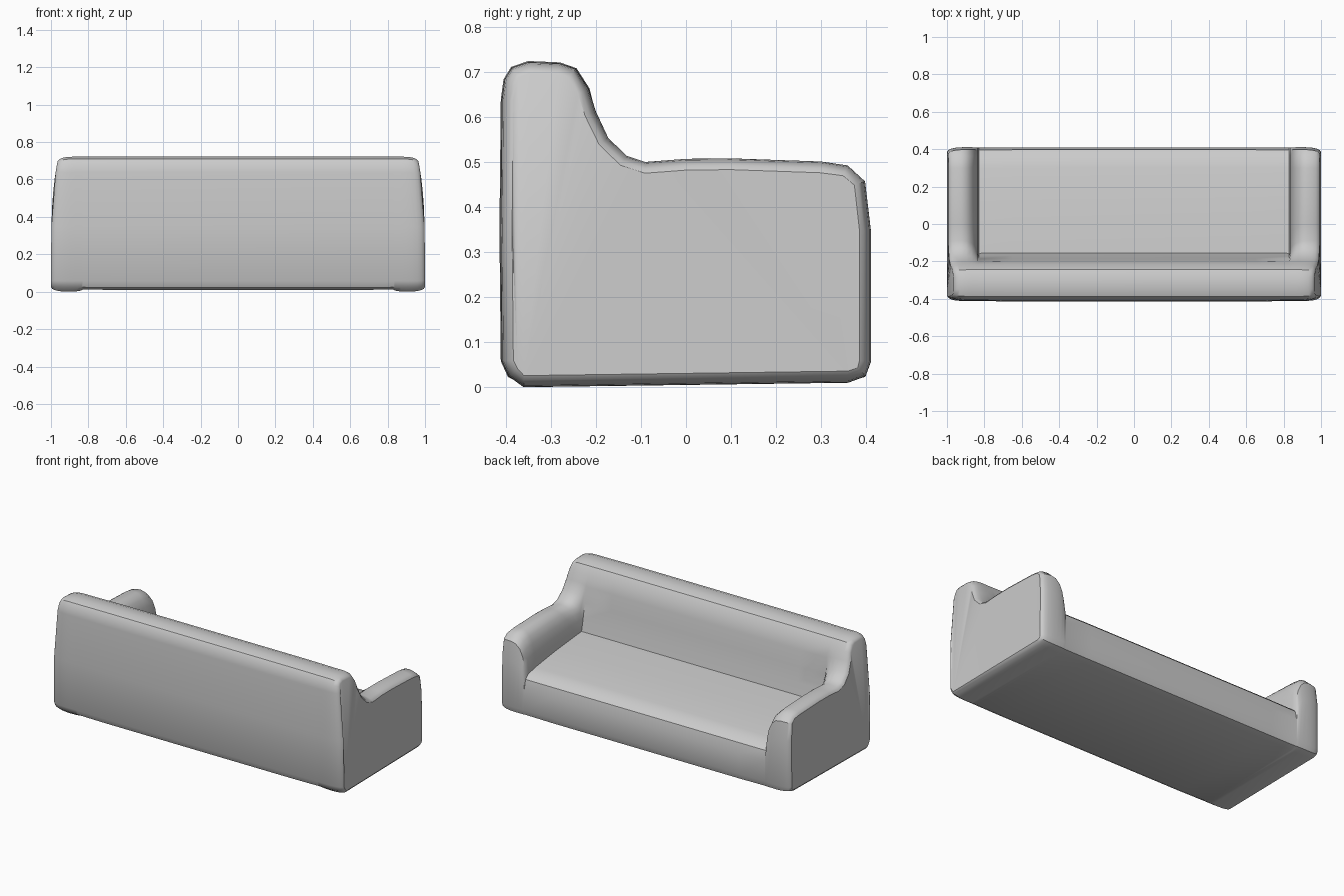
import bpy
import bmesh
import math
from mathutils import Vector

default_cube = bpy.data.objects.get("Cube")
if default_cube:
    bpy.data.objects.remove(default_cube, do_unlink=True)


def make_material(name, colour):
    material = bpy.data.materials.new(name)
    material.use_nodes = True
    material.diffuse_color = colour
    shader = material.node_tree.nodes["Principled BSDF"]
    shader.inputs["Base Color"].default_value = colour
    return material


def blend_profiles(first, second, amount):
    """Mix two side profiles that have matching points."""
    return [Vector(a).lerp(Vector(b), amount) for a, b in zip(first, second)]


def inset_profile(points, distance):
    """Move every point of a closed profile inward along its local normal."""
    result = []
    for i, point in enumerate(points):
        before, after = points[i - 1], points[(i + 1) % len(points)]
        along = (after - before).normalized()
        result.append(point + Vector((along.y, -along.x)) * distance)
    return result


def lean(x, z):
    """Pull the outer ends inward near the top, so the shoulders are round."""
    outer = max(0, (abs(x) - .85) / .15)
    return x - math.copysign(.04 * outer * (z / .72) ** 4, x)


def loft(name, stations, material):
    """Skin closed (y, z) profiles placed along x and cap both ends."""
    mesh = bpy.data.meshes.new(name)
    bm = bmesh.new()
    rings = [[bm.verts.new((lean(x, p.y), p.x, p.y)) for p in points]
             for x, points in stations]
    for ring, following in zip(rings, rings[1:]):
        for i in range(len(ring)):
            j = (i + 1) % len(ring)
            bm.faces.new((ring[i], ring[j], following[j], following[i]))
    caps = [bm.faces.new(rings[0]), bm.faces.new(rings[-1])]
    bmesh.ops.triangulate(bm, faces=caps)
    bmesh.ops.recalc_face_normals(bm, faces=bm.faces)
    bm.to_mesh(mesh)
    bm.free()
    mesh.materials.append(material)
    obj = bpy.data.objects.new(name, mesh)
    bpy.context.collection.objects.link(obj)
    return obj


# Side profiles (y, z): the rounded backrest is shared by seat and arms
backrest = [(-.411, .06), (-.414, .35), (-.411, .64), (-.405, .685), (-.388, .713),
            (-.35, .726), (-.28, .723), (-.243, .71), (-.214, .665)]
seat_profile = [(-.37, .012), (-.395, .025)] + backrest + [
    (-.198, .6), (-.185, .5), (-.17, .41), (-.155, .337), (-.1, .333), (.1, .315),
    (.3, .288), (.37, .272), (.397, .248), (.41, .19), (.41, .06), (.397, .025), (.36, .015)]
arm_profile = [(-.36, 0), (-.395, .025)] + backrest + [
    (-.198, .615), (-.17, .557), (-.13, .518), (-.09, .505), (0, .512), (.1, .513),
    (.3, .506), (.36, .497), (.4, .46), (.413, .35), (.413, .06), (.4, .025), (.36, .01)]

# Half of the stations: x, share of arm profile, inset towards the end
half = [(.65, 0, 0), (.83, 0, .002), (.838, .4, .002), (.85, .65, .002),
        (.87, .85, .002), (.9, .97, .002), (.93, 1, .003), (.96, 1, .006),
        (.98, 1, .011), (.993, 1, .018), (1, 1, .028)]
mirrored = [(-x, share, inset) for x, share, inset in reversed(half)]

stations = [(x, inset_profile(blend_profiles(seat_profile, arm_profile, share), inset))
            for x, share, inset in mirrored + half]

# Stand the body exactly on the ground
lowest = min(p.y for _, points in stations for p in points)
for _, points in stations:
    for p in points:
        p.y -= lowest

# One padded body: seat, backrest and both arms
upholstery = make_material("grey upholstery", (.6, .6, .6, 1))
sofa = loft("sofa_body", stations, upholstery)

bpy.ops.object.select_all(action="DESELECT")
sofa.select_set(True)
bpy.context.view_layer.objects.active = sofa
bpy.ops.object.shade_smooth_by_angle(angle=math.radians(35))
